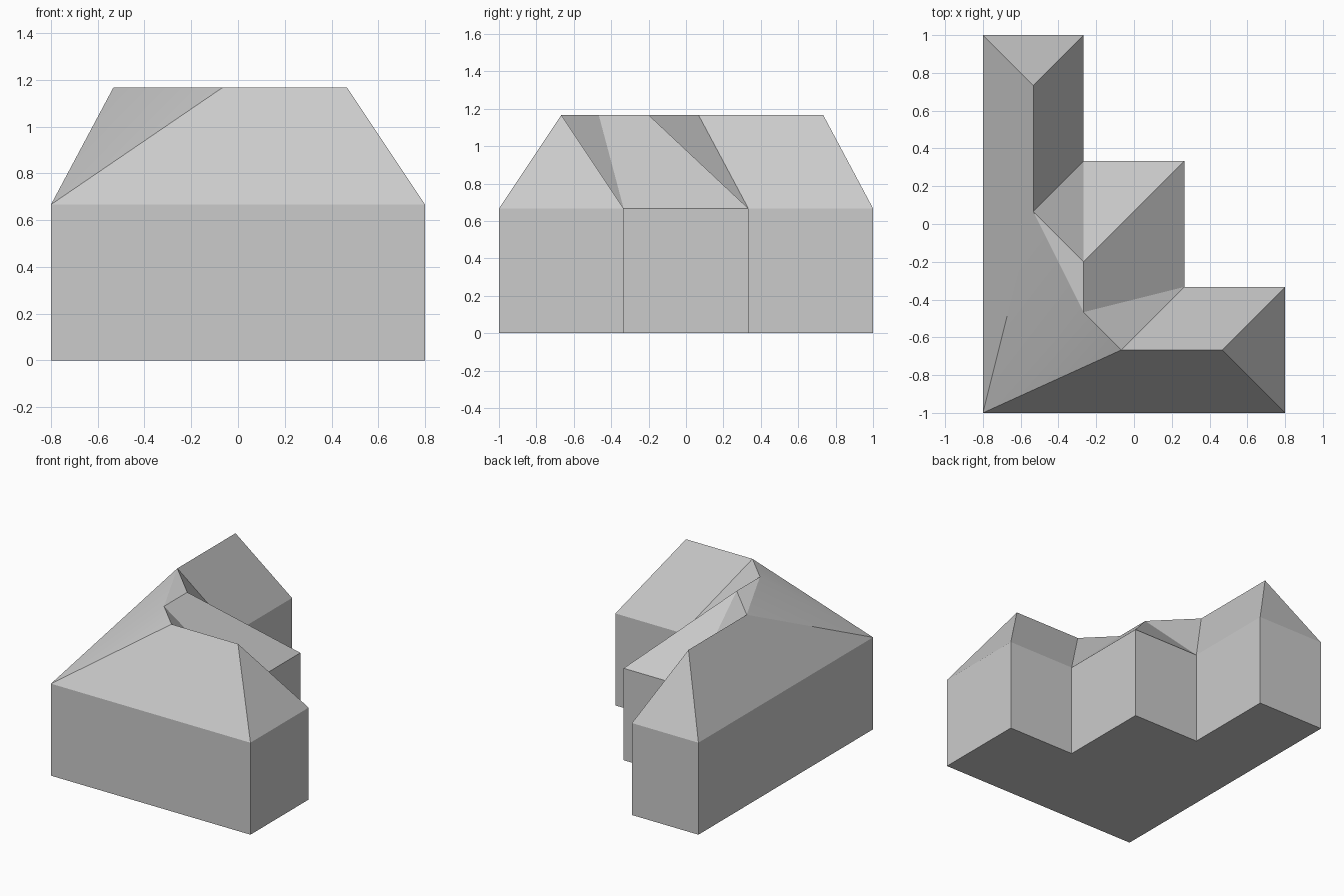
import bpy
import math

if "Cube" in bpy.data.objects:
    bpy.data.objects.remove(bpy.data.objects["Cube"], do_unlink=True)

EAVES, RIDGE = 2 / 3, 7 / 6
W, D = 1.6 / 3, 2 / 3          # plan step width and depth
HW, HD = W / 2, D / 2

grey = bpy.data.materials.new("plain grey")
grey.use_nodes = True
colour = (0.6, 0.6, 0.6, 1)
grey.diffuse_color = colour
grey.node_tree.nodes["Principled BSDF"].inputs["Base Color"].default_value = colour


def add_mesh(name, verts, faces):
    mesh = bpy.data.meshes.new(name)
    mesh.from_pydata(verts, [], faces)
    mesh.materials.append(grey)
    obj = bpy.data.objects.new(name, mesh)
    bpy.context.collection.objects.link(obj)
    return obj


# Stepped plan, counter-clockwise from the front right corner
plan = [(-0.8, -1), (0.8, -1), (0.8, -HD), (HW, -HD),
        (HW, HD), (-HW, HD), (-HW, 1), (-0.8, 1)]
n = len(plan)

# Walls and floor
sides = [(i, (i + 1) % n, (i + 1) % n + n, i + n) for i in range(n)]
add_mesh("walls",
         [(x, y, 0) for x, y in plan] + [(x, y, EAVES) for x, y in plan],
         sides + [tuple(reversed(range(n)))])

# Hipped roof: ridge points in order from the back wing to the front wing
ridge = [(-2 * HW, 1 - HW), (-2 * HW, HD - HW), (-HW, HD - W),
         (-HW, -HD - HW / 2), (HW - HD, -D), (0.8 - HD, -D)]
a, b, c, d, e, f = range(n, n + len(ridge))
roof = add_mesh("roof",
                [(x, y, EAVES) for x, y in plan] + [(x, y, RIDGE) for x, y in ridge],
                [(0, 1, f, e), (1, 2, f), (2, 3, e, f),      # front wing
                 (3, d, e), (3, 4, c, d), (4, 5, c),         # middle wing
                 (5, b, c), (b, d, c),
                 (5, 6, a, b), (6, 7, a), (7, 0, b, a),      # back wing
                 (0, d, b), (0, e, d)])                      # long valley side

# Soften only the gentle fold on the long side
bpy.ops.object.select_all(action='DESELECT')
roof.select_set(True)
bpy.context.view_layer.objects.active = roof
bpy.ops.object.shade_smooth_by_angle(angle=math.radians(20))
